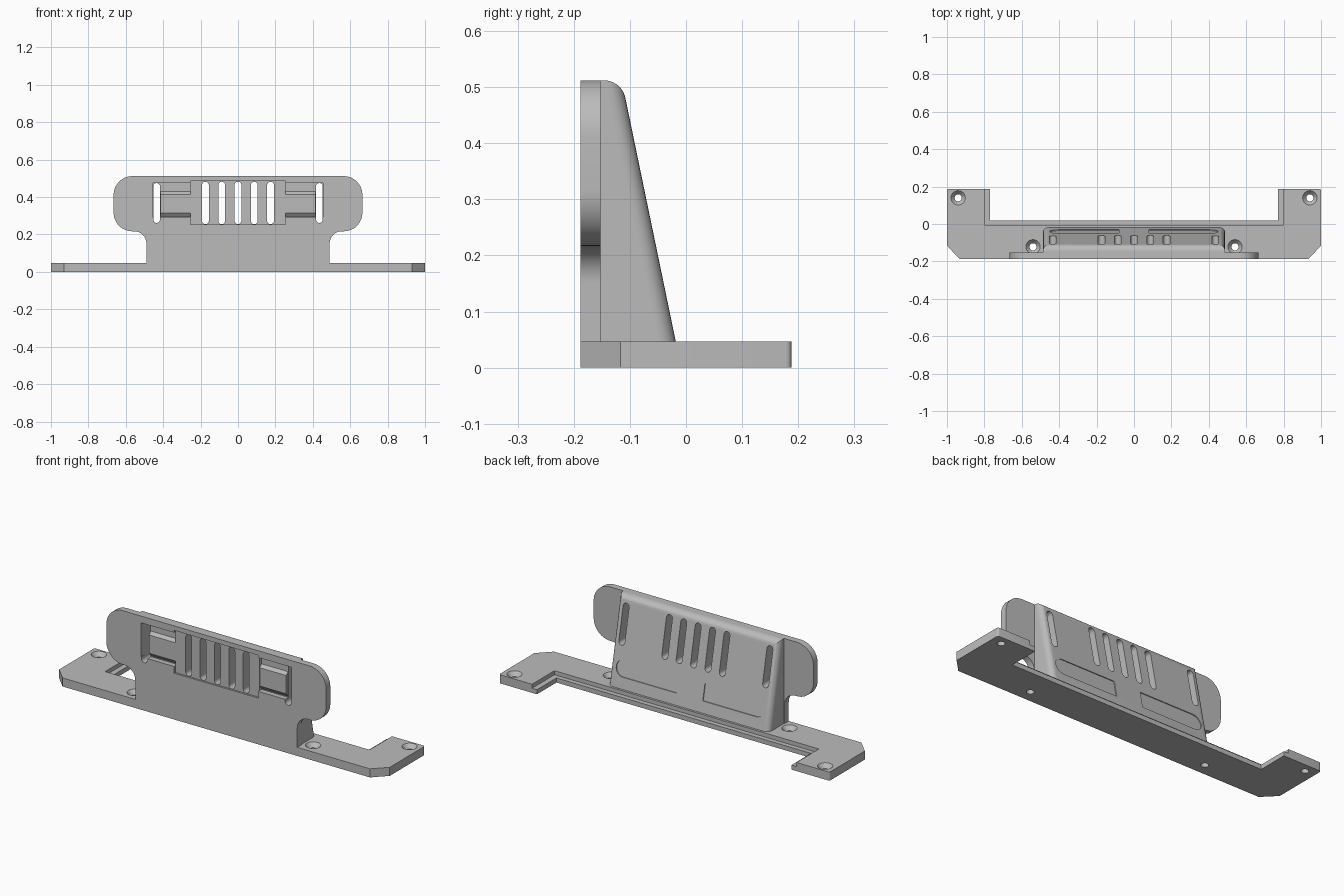
import bpy, bmesh, math
from mathutils import Vector

cube = bpy.data.objects.get("Cube")
if cube:
    bpy.data.objects.remove(cube, do_unlink=True)

grey = bpy.data.materials.new("plain grey")
grey.use_nodes = True
grey.diffuse_color = (0.5, 0.5, 0.5, 1)
grey.node_tree.nodes["Principled BSDF"].inputs["Base Color"].default_value = (0.5, 0.5, 0.5, 1)

FRONT, PLATE_BACK, BASE_TOP, TOP = -0.188, -0.152, 0.047, 0.512
SLOPE = -0.207


def slope_y(z):
    return -0.11 + SLOPE * (z - 0.49)


def finish(name, bm):
    bmesh.ops.recalc_face_normals(bm, faces=bm.faces)
    mesh = bpy.data.meshes.new(name)
    bm.to_mesh(mesh)
    bm.free()
    mesh.materials.append(grey)
    obj = bpy.data.objects.new(name, mesh)
    bpy.context.collection.objects.link(obj)
    return obj


def prism(name, points, axis, lo, hi, shear=False):
    """Extrude a 2D outline along an axis; shear follows the sloped back."""
    place = {"x": lambda a, b, d: (d, a, b), "y": lambda a, b, d: (a, d, b),
             "z": lambda a, b, d: (a, b, d)}[axis]
    bm = bmesh.new()
    face = bm.faces.new([bm.verts.new(place(a, b, lo)) for a, b in points])
    new = bmesh.ops.extrude_face_region(bm, geom=[face])["geom"]
    step = Vector(place(0, 0, hi - lo))
    for v in new:
        if isinstance(v, bmesh.types.BMVert):
            v.co += step
    if shear:
        for v in bm.verts:
            v.co.y += slope_y(v.co.z)
    return finish(name, bm)


def arc(cx, cy, r, start, end, n=12):
    return [(cx + r * math.cos(math.radians(start + (end - start) * i / n)),
             cy + r * math.sin(math.radians(start + (end - start) * i / n))) for i in range(n + 1)]


def rect(x0, y0, x1, y1):
    return [(x0, y0), (x1, y0), (x1, y1), (x0, y1)]


def slot(x, z0, z1, r=0.018):
    return arc(x, z1 - r, r, 0, 180) + arc(x, z0 + r, r, 180, 360)


def cone(axis, centre, r1, r2, lo, hi):
    bm = bmesh.new()
    bmesh.ops.create_cone(bm, cap_ends=True, segments=32, radius1=r1, radius2=r2, depth=hi - lo)
    mid = (lo + hi) / 2
    for v in bm.verts:
        x, y, z = v.co
        v.co = ((centre[0] + x, centre[1] + y, mid + z) if axis == "z"
                else (centre[0] + x, mid + z, centre[1] + y))
    return finish("cutter", bm)


def cut(targets, cutter):
    for obj in targets:
        mod = obj.modifiers.new("cut", "BOOLEAN")
        mod.operation, mod.solver, mod.object = "DIFFERENCE", "EXACT", cutter
        bpy.context.view_layer.objects.active = obj
        bpy.ops.object.modifier_apply(modifier=mod.name)
    bpy.data.objects.remove(cutter, do_unlink=True)


def mirrored(points):
    return points + [(-a, b) for a, b in reversed(points)]


# U-shaped base with chamfered front corners
base = prism("base", mirrored([(0.93, FRONT), (1, -0.117)] + arc(0.99, 0.178, 0.01, 0, 90, 4)
             + [(0.77, 0.188), (0.77, 0.02)]), "z", 0, BASE_TOP)

# Upright plate: neck, concave fillets and rounded ears
front_plate = prism("front_plate", mirrored([(0.49, BASE_TOP)] + arc(0.555, 0.152, 0.065, 180, 90)
                    + arc(0.565, 0.317, 0.1, -90, 0) + arc(0.565, 0.412, 0.1, 0, 90)),
                    "y", FRONT, PLATE_BACK)

# Sloped rear body with rounded back edges
rear_body = prism("rear_body", [(PLATE_BACK, BASE_TOP), (slope_y(BASE_TOP), BASE_TOP),
                  (slope_y(TOP), TOP), (PLATE_BACK, TOP)], "x", -0.487, 0.487)
bm = bmesh.new()
bm.from_mesh(rear_body.data)
back = [e for e in bm.edges if all(v.co.y > PLATE_BACK + 0.01 for v in e.verts)
        and any(v.co.z > BASE_TOP + 0.01 for v in e.verts)]
bmesh.ops.bevel(bm, geom=back, offset=0.03, segments=6, profile=0.5, affect="EDGES")
bm.to_mesh(rear_body.data)
bm.free()

# Rebate along the inside of the base
cut([base], prism("cutter", rect(-0.8, -0.006, 0.8, 0.3), "z", 0.025, 0.1))

# Countersunk base screw holes
for s in (-1, 1):
    for x, y in ((0.94, 0.14), (0.54, -0.122)):
        cut([base], cone("z", (s * x, y), 0.019, 0.019, -0.02, 0.1))
        cut([base], cone("z", (s * x, y), 0.017, 0.04, 0.022, 0.049))

# Shallow recess in the middle of the plate, deeper ones at its sides
cut([front_plate], prism("cutter", rect(-0.255, 0.253, 0.255, 0.487), "y", -0.3, FRONT + 0.01))
for s in (-1, 1):
    cut([front_plate], prism("cutter", rect(*sorted((s * 0.254, s * 0.455))[:1], 0.29,
        max(s * 0.254, s * 0.455), 0.475), "y", -0.3, FRONT + 0.028))

# Raised mounting pads with slanted lower and upper edges
pads = []
for s, side in ((-1, "right"), (1, "left")):
    y0, y1 = FRONT + 0.012, FRONT + 0.028
    pads.append(prism(side + "_mount_pad", [(y0, 0.315), (y1, 0.295), (y1, 0.43), (y0, 0.415)],
                      "x", min(s * 0.255, s * 0.415), max(s * 0.255, s * 0.415)))

# Vent slots through plate and body
for i in range(-2, 3):
    cut([front_plate, rear_body], prism("cutter", slot(i * 0.087, 0.255, 0.482), "y", -0.3, 0.2))
for s in (-1, 1):
    cut([front_plate, rear_body], prism("cutter", slot(s * 0.435, 0.262, 0.475), "y", -0.3, 0.2))

# Mounting holes with counterbores in the sloped back
for s, pad in zip((-1, 1), pads):
    cut([front_plate, rear_body, pad], cone("y", (s * 0.308, 0.367), 0.021, 0.021, -0.3, 0.2))
    cut([rear_body], cone("y", (s * 0.308, 0.367), 0.034, 0.034, -0.125, 0.2))

# Ear screw holes: two on the right, one on the left
for x, z in ((0.62, 0.365), (-0.585, 0.462), (-0.585, 0.27)):
    cut([front_plate], cone("y", (x, z), 0.014, 0.014, -0.3, 0.1))
    cut([front_plate], cone("y", (x, z), 0.03, 0.03, -0.17, 0.1))

# Shallow half-rounded panels sunk into the sloped back
for s in (-1, 1):
    outline = [(0.08, 0.107), *arc(0.405, 0.152, 0.045, -90, 90), (0.08, 0.197)]
    cut([rear_body], prism("cutter", [(s * x, z) for x, z in outline], "y", -0.005, 0.05, shear=True))

# Smooth the rounds, keep hard edges
for obj in (base, front_plate, rear_body, *pads):
    bpy.ops.object.select_all(action="DESELECT")
    obj.select_set(True)
    bpy.context.view_layer.objects.active = obj
    bpy.ops.object.shade_smooth_by_angle(angle=math.radians(30))
